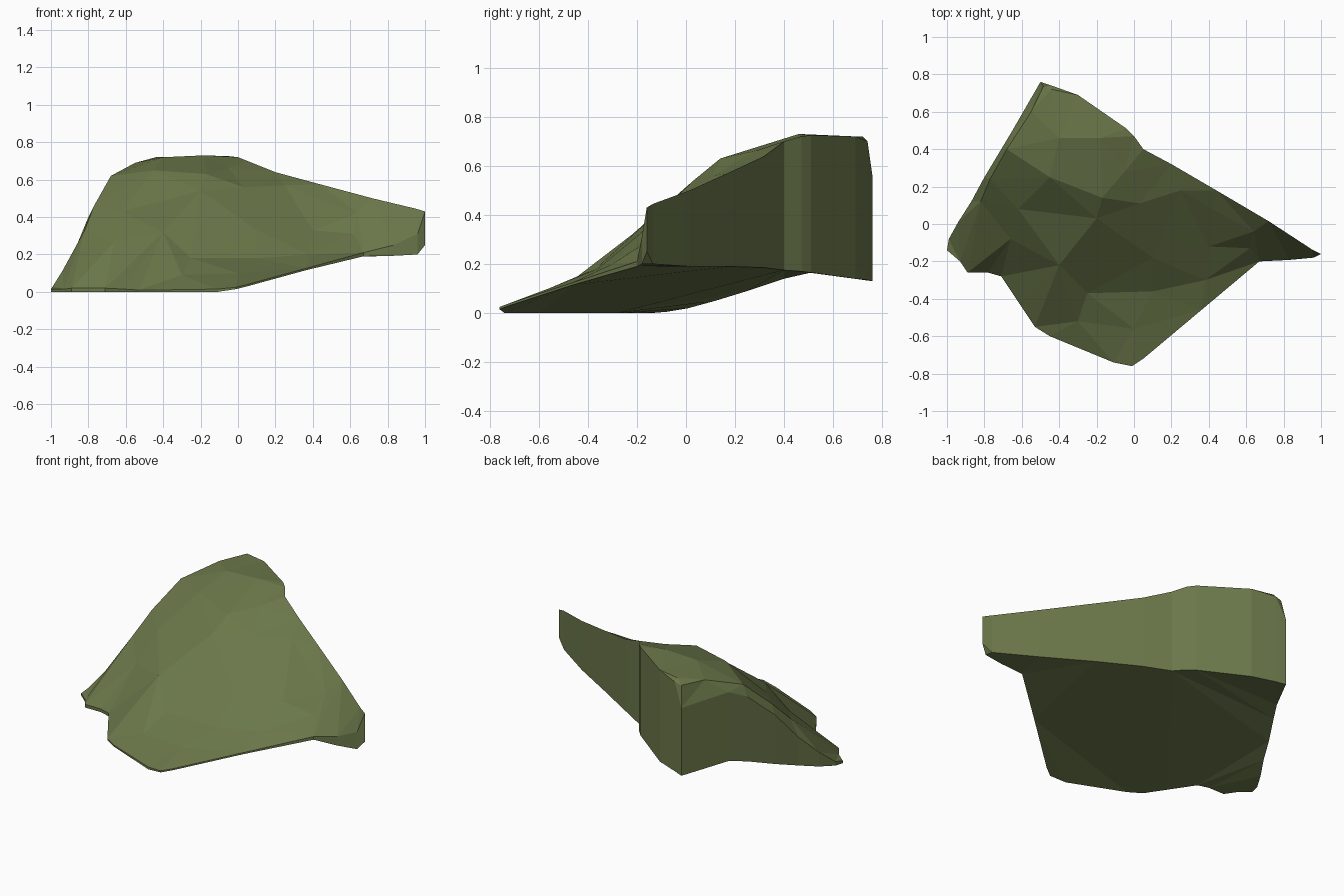
import bpy, bmesh
from mathutils import Vector
from mathutils.geometry import delaunay_2d_cdt

# Outline, counter-clockwise: x, y, underside height, top height
RIM = [
    (-.50, .76, .13, .56), (-.65, .50, .165, .60), (-.71, .40, .14, .55),
    (-.80, .25, .09, .40), (-.87, .12, .05, .23), (-.94, .01, .02, .11),
    (-.99, -.08, .005, .03), (-1.0, -.14, 0, .015), (-.93, -.20, 0, .015),
    (-.89, -.26, 0, .02), (-.78, -.26, 0, .02), (-.71, -.28, 0, .02),
    (-.61, -.43, 0, .015), (-.53, -.55, 0, .01), (-.45, -.60, 0, .01),
    (-.11, -.74, 0, .015), (-.01, -.76, .015, .025), (.05, -.72, .03, .04),
    (.36, -.46, .115, .125), (.67, -.20, .19, .21), (.83, -.192, .193, .25),
    (.96, -.18, .20, .31), (1.0, -.16, .25, .43), (.95, -.135, .20, .445),
    (.72, .015, .19, .50), (.44, .18, .19, .575), (.20, .32, .185, .64),
    (.05, .40, .175, .70), (.0, .47, .17, .72), (-.04, .51, .165, .725),
    (-.30, .69, .14, .72), (-.44, .74, .135, .70),
]
N = len(RIM)
# Creases and plateau of the upper surface: x, y, z
TOP = [
    (-.40, -.22, .32), (-.20, .03, .54), (-.17, .14, .63), (.03, .11, .56),
    (-.05, .28, .66), (-.45, .25, .65), (-.68, .40, .62), (-.55, .60, .69),
    (-.40, .46, .72), (-.18, .46, .73), (-.62, .08, .43), (-.66, -.08, .27),
    (-.25, -.37, .18), (.10, -.36, .18), (-.30, -.52, .09), (.0, -.56, .10),
    (.10, -.18, .33), (.40, -.12, .33), (.64, -.04, .42), (.38, -.30, .20),
    (.25, .18, .57), (.42, .08, .50), (.62, -.13, .31), (-.82, .12, .33),
    (-.77, .24, .46), (-.485, .735, .69), (-.44, .72, .72),
]
CREASES = [(13, N), (N, N + 1), (N + 1, N + 2), (N, N + 12), (9, N + 23),
           (N + 17, N + 18), (N + 23, N + 24), (N + 24, N + 6),
           (N + 6, N + 7), (N + 7, N + 25)]


def add_surface(bm, points, extra_edges, flip):
    """Triangulate points inside the outline; returns the rim vertices."""
    edges = [(i, (i + 1) % N) for i in range(N)] + extra_edges
    co, _, faces, origin, _, _ = delaunay_2d_cdt(
        [Vector(p[:2]) for p in points], edges, [], 1, 1e-5)
    verts = [bm.verts.new((c.x, c.y, points[o[0]][2] if o else .3))
             for c, o in zip(co, origin)]
    for f in faces:
        bm.faces.new([verts[i] for i in (reversed(f) if flip else f)])
    lookup = {j: verts[i] for i, o in enumerate(origin) for j in o}
    return [lookup[i] for i in range(N)]


bm = bmesh.new()
# Upper slopes, underside and the cliff walls joining them
upper = add_surface(bm, [(x, y, t) for x, y, b, t in RIM] + TOP, CREASES, False)
lower = add_surface(bm, [(x, y, b) for x, y, b, t in RIM], [], True)
for i in range(N):
    j = (i + 1) % N
    bm.faces.new((upper[i], upper[j], lower[j], lower[i]))
bmesh.ops.recalc_face_normals(bm, faces=bm.faces)

mesh = bpy.data.meshes.new("rock")
bm.to_mesh(mesh)
bm.free()
rock = bpy.data.objects.new("rock", mesh)
bpy.context.collection.objects.link(rock)

# Mossy green
moss = bpy.data.materials.new("moss_green")
moss.diffuse_color = (.145, .185, .068, 1)
mesh.materials.append(moss)
